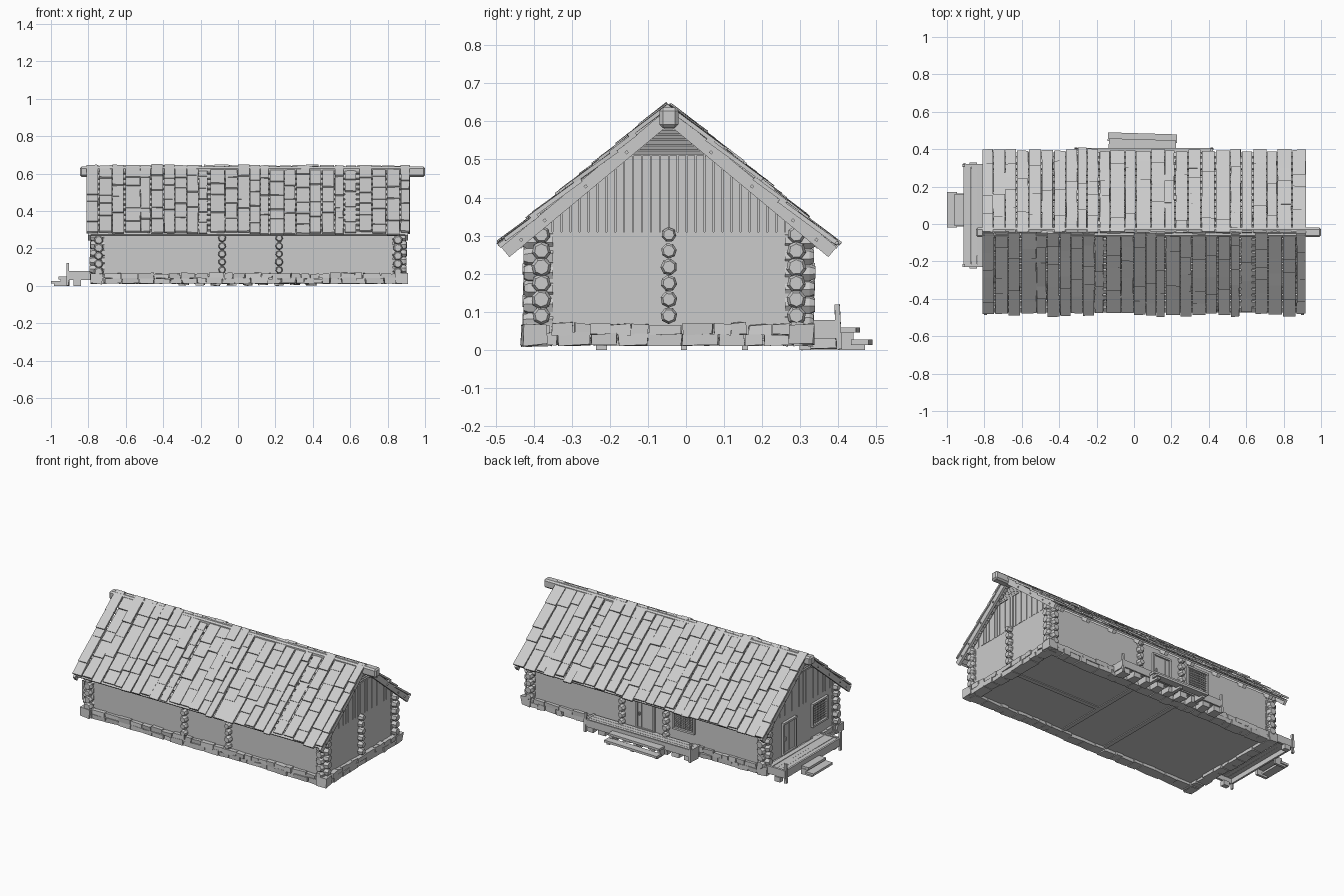
import bpy, bmesh, math, random
from mathutils import Matrix, Vector

if "Cube" in bpy.data.objects:
    bpy.data.objects.remove(bpy.data.objects["Cube"])

random.seed(7)
R = random.uniform
YR, SLOPE = -0.045, 0.83                 # ridge y and roof pitch
TH = math.atan(SLOPE)
X0, X1, Y0, Y1 = -0.745, 0.855, -0.38, 0.29   # wall centre lines


def box(bm, c, s, rot=None, jit=0.0):
    m = Matrix.Translation(c) @ (rot or Matrix()) @ Matrix.Diagonal((*s, 1))
    vs = bmesh.ops.create_cube(bm, size=1, matrix=m)["verts"]
    for v in vs:
        v.co += Vector((R(-jit, jit), R(-jit, jit), R(-jit, jit)))


def span(bm, x0, x1, y0, y1, z0, z1, jit=0.0):
    box(bm, ((x0 + x1) / 2, (y0 + y1) / 2, (z0 + z1) / 2), (x1 - x0, y1 - y0, z1 - z0), None, jit)


def prism(bm, pts, x0, x1):
    # extrude a (y, z) profile along x
    f = bm.faces.new([bm.verts.new((x0, y, z)) for y, z in pts])
    ext = bmesh.ops.extrude_face_region(bm, geom=[f])["geom"]
    bmesh.ops.translate(bm, vec=(x1 - x0, 0, 0), verts=[v for v in ext if isinstance(v, bmesh.types.BMVert)])


def finish(bm, name):
    bmesh.ops.recalc_face_normals(bm, faces=bm.faces)
    me = bpy.data.meshes.new(name)
    bm.to_mesh(me)
    bm.free()
    ob = bpy.data.objects.new(name, me)
    bpy.context.collection.objects.link(ob)
    return ob


def roof_box(bm, s, x0, x1, d0, d1, n, t, tilt=0.0, jit=0.0):
    # board lying on roof side s, d = distance down from ridge, n = offset from the surface
    d = (d0 + d1) / 2
    y = YR + s * (d * math.cos(TH) + n * math.sin(TH))
    z = 0.642 - d * math.sin(TH) + n * math.cos(TH)
    box(bm, ((x0 + x1) / 2, y, z), (x1 - x0, d1 - d0, t), Matrix.Rotation(-s * (TH - tilt), 4, 'X'), jit)


# log walls (flat outside) and inner partitions
bm = bmesh.new()
for y in (Y0, Y1):
    span(bm, X0, X1, y - 0.018, y + 0.018, 0.055, 0.31)
for x in (X0, X1):
    span(bm, x - 0.018, x + 0.018, Y0, Y1, 0.055, 0.31)
for x in (-0.085, 0.22):
    span(bm, x - 0.014, x + 0.014, Y0, Y1, 0.025, 0.31)
span(bm, 0.22, X1, YR - 0.014, YR + 0.014, 0.025, 0.31)
finish(bm, "walls")

# protruding faceted log ends, stacked at corners and partitions
bm = bmesh.new()


def log_stack(x, y, dx, dy, r, z0, n=6):
    for i in range(n):
        z = z0 + i * 0.0425
        rr = r * R(0.92, 1.1)
        rot = Vector((dx, dy, 0)).to_track_quat('Z', 'Y').to_matrix().to_4x4() @ Matrix.Rotation(R(0, 1), 4, 'Z')
        for a, b, r0, r1 in ((-0.03, 0.035, rr, rr), (0.035, R(0.044, 0.05), rr, rr * 0.72)):
            m = Matrix.Translation((x + dx * (a + b) / 2, y + dy * (a + b) / 2, z)) @ rot
            bmesh.ops.create_cone(bm, cap_ends=True, segments=7, radius1=r0, radius2=r1, depth=b - a, matrix=m)


for x in (X0, X1):
    sx = 1 if x > 0 else -1
    for y in (Y0, Y1):
        sy = 1 if y > 0 else -1
        log_stack(x, y, sx, 0, 0.025, 0.09)
        log_stack(x, y, 0, sy, 0.025, 0.075)
for x in (-0.085, 0.22):
    log_stack(x, Y0, 0, -1, 0.021, 0.085)
    log_stack(x, Y1, 0, 1, 0.021, 0.085)
log_stack(X1, YR, 1, 0, 0.021, 0.09)
finish(bm, "log_ends")

# gables: solid triangle, vertical boards, louvre slats on top
for name, x, s in (("right_gable", X1, 1), ("left_gable", X0, -1)):
    bm = bmesh.new()
    prism(bm, [(YR - 0.35, 0.305), (YR + 0.35, 0.305), (YR, 0.598)], x - 0.012, x + 0.012)
    w = 0.0235
    for i in range(-14, 14):
        a, b = YR + i * w + 0.0015, YR + (i + 1) * w - 0.0015
        top = lambda y: min(0.51, 0.6 - SLOPE * abs(y - YR))
        if min(top(a), top(b)) > 0.318:
            prism(bm, [(a, 0.31), (b, 0.31), (b, top(b)), (a, top(a))], x + s * 0.012, x + s * R(0.018, 0.022))
    for i in range(6):
        z = 0.52 + i * 0.0135
        h = (0.6 - z) / SLOPE - 0.004
        box(bm, (x + s * 0.016, YR, z), (0.012, 2 * h, 0.01), Matrix.Rotation(s * 0.4, 4, 'Y'))
    finish(bm, name)

# stone footing, two rough courses with big corner stones
bm = bmesh.new()


def stones(p0, p1, along_x, c, depth):
    for z0, z1 in ((0.012, 0.042), (0.04, 0.068)):
        p = p0
        while p < p1 - 0.01:
            q = min(p + R(0.04, 0.1), p1)
            o, zt = R(-0.005, 0.005), z1 + R(-0.004, 0.004)
            a = (p, q - 0.003, c - depth / 2 + o, c + depth / 2 + o)
            a = a if along_x else (a[2], a[3], a[0], a[1])
            span(bm, *a, z0, zt, 0.003)
            p = q


for y in (Y0 - 0.01, Y1 + 0.005):
    stones(-0.77, 0.88, True, y, 0.065)
for x in (X0 - 0.005, X1 + 0.01):
    stones(-0.4, 0.31, False, x, 0.065)
for x in (X0 - 0.012, X1 + 0.018):
    for y in (Y0 - 0.018, Y1 + 0.01):
        box(bm, (x, y, 0.04), (0.066, 0.066, 0.056), None, 0.005)
finish(bm, "stone_footing")

# floor
bm = bmesh.new()
span(bm, -0.76, 0.87, -0.39, 0.3, 0.03, 0.06)
finish(bm, "floor")

# roof shingles in uneven columns
for name, s in (("front_shingles", -1), ("back_shingles", 1)):
    bm = bmesh.new()
    x = -0.81
    while x < 0.915:
        w = R(0.05, 0.082)
        x2 = 0.922 if x + w > 0.89 else x + w
        gap = R(0.002, 0.01)
        lift = R(-0.004, 0.004)
        low = s < 0 and (-0.27 < x < -0.2 or 0.52 < x < 0.6)
        if low:
            gap, lift = 0.018, -0.01
        n = random.choice((4, 5, 5, 6))
        end = 0.565 + R(-0.012, 0.015)
        cuts = [0] + [end * (k + R(-0.3, 0.3)) / n for k in range(1, n)] + [end]
        for k in range(n):
            roof_box(bm, s, x, x2 - gap, max(cuts[k] - 0.02, 0), cuts[k + 1],
                     lift + R(-0.002, 0.003), 0.011, R(0.03, 0.07), 0.0012)
        x = x2
    finish(bm, name)

# battens, rafters, barge boards with pegs
bm = bmesh.new()
bb = bmesh.new()
for s in (-1, 1):
    for k in range(13):
        d = 0.02 + k * 0.043
        roof_box(bm, s, -0.8, 0.91, d, d + 0.028, -0.014, 0.01)
    for k in range(9):
        x = X0 + 0.03 + k * (X1 - X0 - 0.06) / 8
        roof_box(bm, s, x - 0.012, x + 0.012, 0.01, 0.54, -0.03, 0.022)
    for x, o in ((-0.795, -1), (0.902, 1)):
        roof_box(bb, s, x - 0.008, x + 0.008, 0.0, 0.577, -0.022, 0.034)
        for d in (0.16, 0.3, 0.44, 0.52):
            roof_box(bb, s, x + o * 0.008 - 0.005, x + o * 0.008 + 0.005, d, d + 0.008, -0.024, 0.008)
finish(bm, "roof_frame")
finish(bb, "barge_boards")

# ridge beam
bm = bmesh.new()
span(bm, -0.845, 1.0, YR - 0.025, YR + 0.025, 0.583, 0.637)
ob = finish(bm, "ridge_beam")
bev = ob.modifiers.new("bevel", 'BEVEL')
bev.width, bev.segments = 0.009, 1


# doors and lattice windows, made on the xz plane then turned to their wall
def place(bm, name, loc, turn):
    bmesh.ops.transform(bm, matrix=Matrix.Translation(loc) @ Matrix.Rotation(turn, 4, 'Z'), verts=bm.verts)
    finish(bm, name)


def frame(bm, w, z0, z1, t=0.012, d=0.014):
    for s in (-1, 1):
        span(bm, s * w / 2 - t / 2, s * w / 2 + t / 2, 0, d, z0, z1)
    for z in (z0, z1):
        span(bm, -w / 2 - t / 2, w / 2 + t / 2, 0, d + 0.002, z - t / 2, z + t / 2)


for name, loc, turn in (("left_door", (X0 - 0.018, 0.08, 0), math.pi / 2), ("back_door", (0.06, Y1 + 0.018, 0), 0)):
    bm = bmesh.new()
    frame(bm, 0.12, 0.075, 0.265)
    for i in range(4):
        a = -0.054 + i * 0.027
        span(bm, a, a + 0.0255, -0.004, 0.006, 0.08, 0.26)
    span(bm, 0.036, 0.044, 0.006, 0.014, 0.155, 0.175)
    place(bm, name, loc, turn)
for name, loc, turn in (("left_window", (X0 - 0.018, -0.22, 0), math.pi / 2), ("back_window", (-0.205, Y1 + 0.018, 0), 0)):
    bm = bmesh.new()
    frame(bm, 0.14, 0.14, 0.275)
    for i in range(1, 9):
        a = -0.07 + i * 0.0155
        span(bm, a - 0.0015, a + 0.0015, 0, 0.006, 0.14, 0.275)
        z = 0.14 + i * 0.015
        span(bm, -0.07, 0.07, 0, 0.007, z - 0.0015, z + 0.0015)
    place(bm, name, loc, turn)

# left porch: planks, rim, corner posts, steps
bm = bmesh.new()
for i in range(4):
    a = -0.9 + i * 0.031
    span(bm, a, a + 0.029, -0.215, 0.31, 0.06, 0.072, 0.001)
span(bm, -0.912, -0.9, -0.225, 0.325, 0.03, 0.078)
for y in (-0.222, 0.313):
    span(bm, -0.91, -0.78, y - 0.007, y + 0.007, 0.03, 0.078)
    box(bm, (-0.91, y, 0.06), (0.013, 0.016, 0.12), None, 0.002)
    span(bm, -0.88, -0.84, y - 0.015, y + 0.015, 0.0, 0.03, 0.003 if y > 9 else 0)
finish(bm, "left_porch")
bm = bmesh.new()
span(bm, -0.96, -0.91, -0.01, 0.16, 0.035, 0.05)
span(bm, -1.0, -0.945, -0.02, 0.17, 0.012, 0.026)
for y in (-0.005, 0.155):
    span(bm, -0.985, -0.91, y - 0.008, y + 0.008, 0.0, 0.014)
    span(bm, -0.95, -0.91, y - 0.008, y + 0.008, 0.014, 0.036)
finish(bm, "left_steps")

# back deck: planks, rim, posts, steps
bm = bmesh.new()
for i in range(3):
    a = 0.318 + i * 0.028
    span(bm, -0.31, 0.42, a, a + 0.026, 0.064, 0.076)
span(bm, -0.315, 0.425, 0.395, 0.405, 0.035, 0.08)
for x in (-0.31, 0.415):
    span(bm, x - 0.007, x + 0.007, 0.31, 0.4, 0.03, 0.078)
    box(bm, (x, 0.4, 0.06), (0.014, 0.013, 0.118), Matrix.Rotation(0.05, 4, 'X'), 0.001)
for i in range(9):
    x = -0.29 + i * 0.085
    span(bm, x - 0.025, x + 0.025, 0.33, 0.395, 0.004, 0.04, 0.004)
finish(bm, "back_deck")
bm = bmesh.new()
box(bm, (0.045, 0.425, 0.052), (0.36, 0.055, 0.014), Matrix.Rotation(-0.03, 4, 'Z'))
box(bm, (0.045, 0.462, 0.02), (0.37, 0.045, 0.014), Matrix.Rotation(-0.03, 4, 'Z'))
for x in (-0.12, 0.045, 0.21):
    span(bm, x - 0.01, x + 0.01, 0.4, 0.47, 0.0, 0.014)
    span(bm, x - 0.01, x + 0.01, 0.4, 0.44, 0.014, 0.046)
finish(bm, "back_steps")
